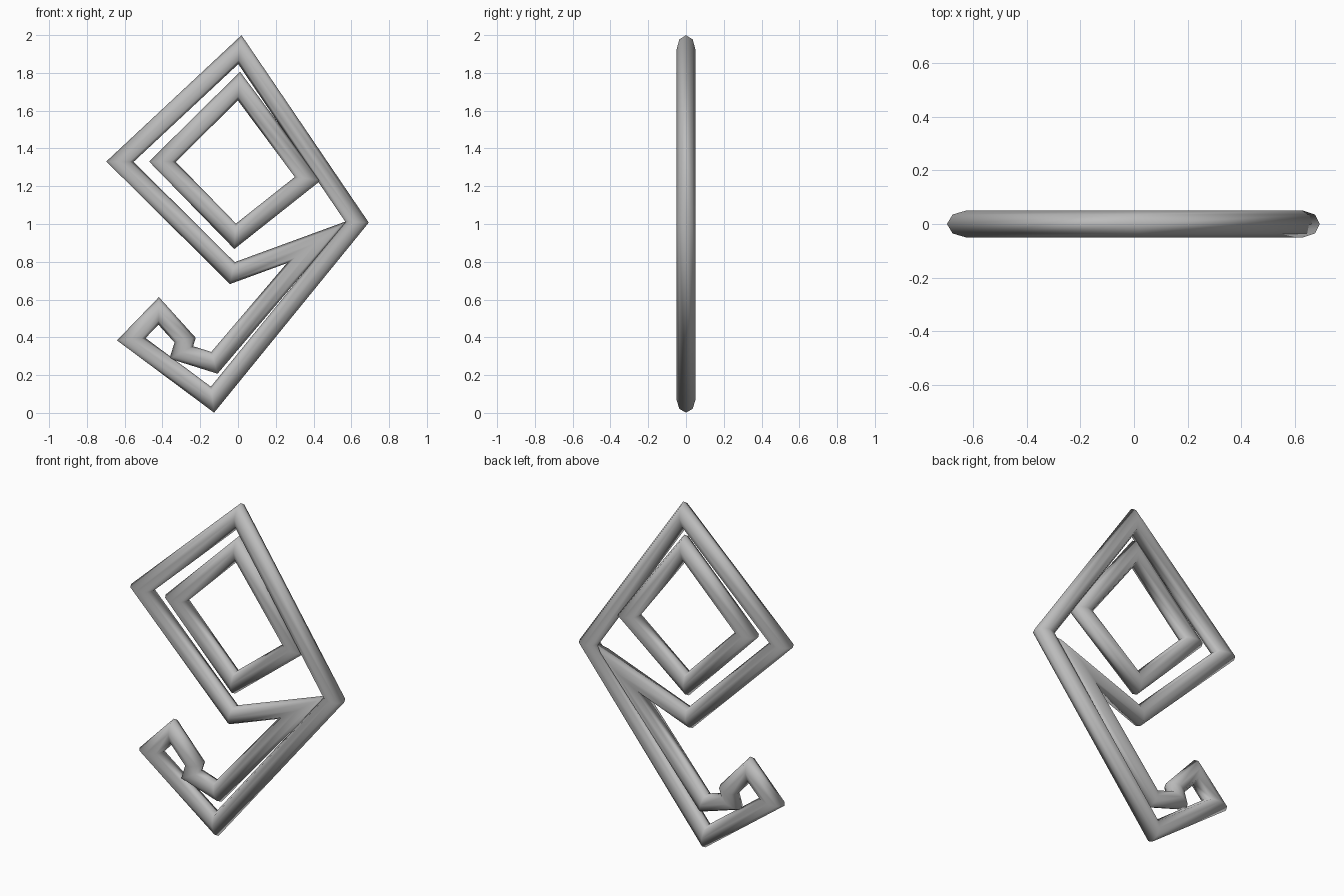
import bpy
import bmesh
import math
from mathutils import Vector

cube = bpy.data.objects.get("Cube")
if cube:
    bpy.data.objects.remove(cube, do_unlink=True)

RADIUS = 0.05
SIDES = 8

# Single grey material
grey = bpy.data.materials.new("plain_grey")
grey.use_nodes = True
colour = (0.5, 0.5, 0.5, 1)
grey.diffuse_color = colour
grey.node_tree.nodes["Principled BSDF"].inputs["Base Color"].default_value = colour


def mitred_loop(name, path):
    """Closed round tube along an x-z path, with full mitres at the corners."""
    bm = bmesh.new()
    points = [Vector(p) for p in path]
    rings = []
    for i, p in enumerate(points):
        before = (p - points[i - 1]).normalized()
        after = (points[(i + 1) % len(points)] - p).normalized()
        n1, n2 = Vector((-before.y, before.x)), Vector((-after.y, after.x))
        mitre = (n1 + n2) * RADIUS / (1 + n1.dot(n2))
        ring = []
        for k in range(SIDES):
            a = math.tau * k / SIDES
            q = p + mitre * math.cos(a)
            ring.append(bm.verts.new((q.x, RADIUS * math.sin(a), q.y)))
        rings.append(ring)
    for i, ring in enumerate(rings):
        last = rings[i - 1]
        for k in range(SIDES):
            j = (k + 1) % SIDES
            bm.faces.new((last[k], last[j], ring[j], ring[k]))
    bmesh.ops.recalc_face_normals(bm, faces=bm.faces)
    for f in bm.faces:
        f.smooth = True
    mesh = bpy.data.meshes.new(name)
    bm.to_mesh(mesh)
    bm.free()
    mesh.materials.append(grey)
    obj = bpy.data.objects.new(name, mesh)
    bpy.context.collection.objects.link(obj)
    return obj


# Outer outline: head, throat, hooked tail and back
mitred_loop("outer_outline", [
    (0.01, 1.923), (-0.625, 1.33), (-0.03, 0.74), (0.42, 0.905),
    (-0.125, 0.265), (-0.30, 0.32), (-0.28, 0.385), (-0.42, 0.54),
    (-0.565, 0.39), (-0.135, 0.07), (0.63, 1.01)])

# Inner frame of the head
mitred_loop("inner_frame", [
    (0.005, 1.73), (-0.40, 1.33), (-0.015, 0.935), (0.37, 1.24)])
